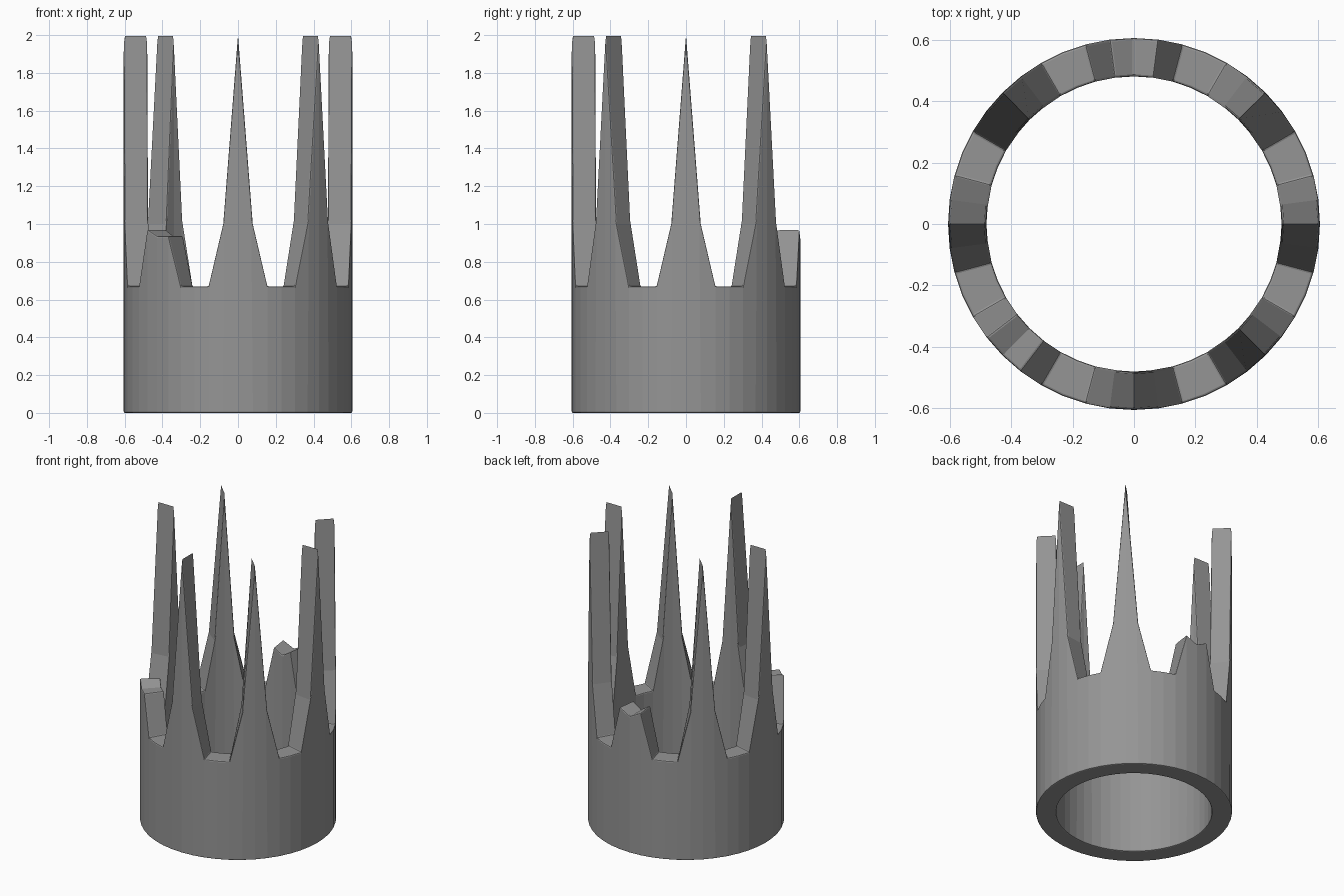
import bpy, bmesh, math

if "Cube" in bpy.data.objects:
    bpy.data.objects.remove(bpy.data.objects["Cube"])

SEGMENTS = 48            # 7.5 degrees per column, six columns per spike
R_OUT, R_IN = 0.605, 0.48
VALLEY, SHOULDER, TIP = 0.67, 1.0, 2.0

stone = bpy.data.materials.new("mid grey")
stone.diffuse_color = (0.30, 0.30, 0.30, 1)
stone.use_nodes = True
stone.node_tree.nodes["Principled BSDF"].inputs["Base Color"].default_value = stone.diffuse_color

# Snapped spikes: spike number (45 degree steps from +x) -> heights of its three top columns
BROKEN = {2: (0.97, 0.93, 0.97), 5: (0.97, 0.935, 0.937)}


def rim_height(k):
    """Height of the wall at column k."""
    spike = ((k + 3) // 6) % 8
    offset = (k + 3) % 6 - 3
    if abs(offset) > 1:
        return VALLEY
    if spike in BROKEN:
        return BROKEN[spike][offset + 1]
    return TIP if offset == 0 else SHOULDER


# Spiked ring: four loops of vertices joined into walls, rim and base
bm = bmesh.new()
columns = []
for k in range(SEGMENTS):
    a = math.tau * k / SEGMENTS
    c, s, h = math.cos(a), math.sin(a), rim_height(k)
    section = [(R_IN, 0), (R_OUT, 0), (R_OUT, h), (R_IN, h)]
    columns.append([bm.verts.new((r * c, r * s, z)) for r, z in section])

for k in range(SEGMENTS):
    here, there = columns[k], columns[(k + 1) % SEGMENTS]
    for i in range(4):
        j = (i + 1) % 4
        bm.faces.new((here[i], there[i], there[j], here[j]))
bmesh.ops.recalc_face_normals(bm, faces=bm.faces)

mesh = bpy.data.meshes.new("spiked_ring")
bm.to_mesh(mesh)
bm.free()
mesh.materials.append(stone)
ring = bpy.data.objects.new("spiked_ring", mesh)
bpy.context.collection.objects.link(ring)

# Slightly softened edges
bevel = ring.modifiers.new("soft_edges", 'BEVEL')
bevel.width = 0.007
bevel.segments = 2
bevel.limit_method = 'ANGLE'
bevel.angle_limit = math.radians(40)
